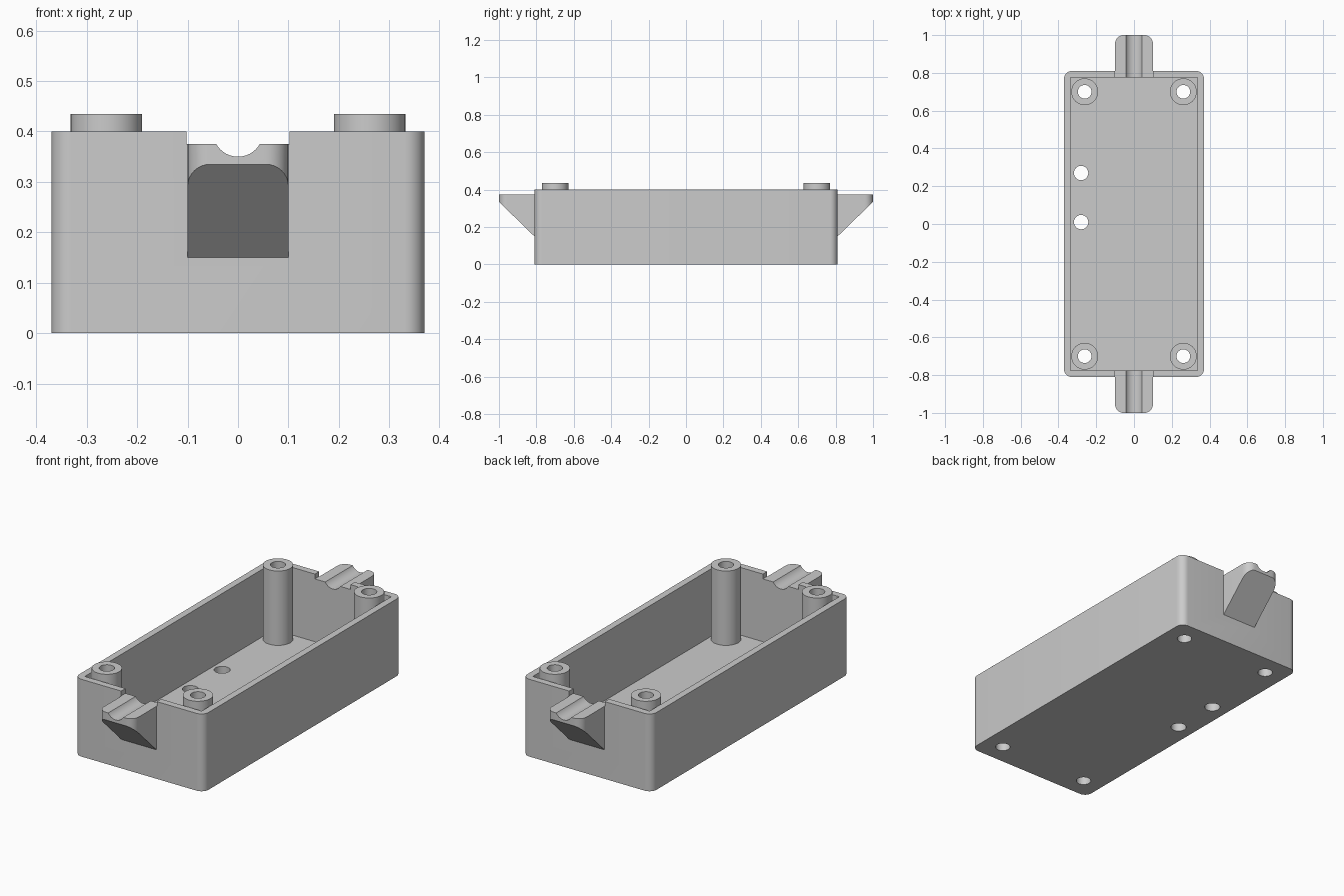
import bpy, bmesh
from math import cos, sin, pi

cube = bpy.data.objects.get("Cube")
if cube:
    bpy.data.objects.remove(cube)

grey = bpy.data.materials.new("plain_grey")
grey.use_nodes = True
grey.diffuse_color = (0.6, 0.6, 0.6, 1)
grey.node_tree.nodes["Principled BSDF"].inputs["Base Color"].default_value = (0.6, 0.6, 0.6, 1)


def prism(name, outline, bottom, top):
    """Extrude a plan outline; bottom is a height or a function of y."""
    low = bottom if callable(bottom) else lambda y: bottom
    bm = bmesh.new()
    lower = [bm.verts.new((x, y, low(y))) for x, y in outline]
    upper = [bm.verts.new((x, y, top)) for x, y in outline]
    bm.faces.new(lower)
    bm.faces.new(upper)
    for i in range(len(outline)):
        j = (i + 1) % len(outline)
        bm.faces.new((lower[i], lower[j], upper[j], upper[i]))
    bmesh.ops.recalc_face_normals(bm, faces=bm.faces)
    mesh = bpy.data.meshes.new(name)
    bm.to_mesh(mesh)
    bm.free()
    mesh.materials.append(grey)
    ob = bpy.data.objects.new(name, mesh)
    bpy.context.collection.objects.link(ob)
    return ob


def arc(cx, cy, r, start, end, steps):
    return [(cx + r * cos(start + (end - start) * i / steps),
             cy + r * sin(start + (end - start) * i / steps)) for i in range(steps + 1)]


def circle(cx, cy, r):
    return arc(cx, cy, r, 0, 2 * pi, 40)[:-1]


def rectangle(hx, hy):
    return [(-hx, -hy), (hx, -hy), (hx, hy), (-hx, hy)]


def rounded(hx, hy, r):
    pts = []
    for k, (sx, sy) in enumerate([(1, 1), (-1, 1), (-1, -1), (1, -1)]):
        pts += arc(sx * (hx - r), sy * (hy - r), r, k * pi / 2, (k + 1) * pi / 2, 8)
    return pts


def combine(target, other, operation="DIFFERENCE"):
    """Apply a boolean and discard the helper."""
    other.hide_render = True
    mod = target.modifiers.new("combine", "BOOLEAN")
    mod.operation, mod.solver, mod.object = operation, "EXACT", other
    bpy.context.view_layer.objects.active = target
    bpy.ops.object.modifier_apply(modifier=mod.name)
    bpy.data.objects.remove(other)


# Open tray with rounded vertical corners
tray = prism("tray", rounded(0.37, 0.81, 0.04), 0, 0.4)
combine(tray, prism("cavity", rectangle(0.335, 0.775), 0.05, 0.5))

# Notch in both end walls
combine(tray, prism("notch", rectangle(0.102, 0.9), 0.375, 0.5))

# Sloped cable rests on both ends
for s in (-1, 1):
    plan = [(0.1, 0.8)] + arc(0.055, 0.955, 0.045, 0, pi / 2, 8)
    plan += [(-x, y) for x, y in reversed(plan)]
    rest = prism("rest", [(x, s * y) for x, y in plan],
                 lambda y: 0.335 - 0.974 * (1 - abs(y)), 0.375)
    combine(tray, rest, "UNION")

# Round cable groove along y
groove = prism("groove", circle(0, 0, 0.05), -1.1, 1.1)
groove.rotation_euler.x = pi / 2
groove.location.z = 0.4
combine(tray, groove)

# Screw posts, bored through the floor
for sx, side in ((-1, "right"), (1, "left")):
    for sy, end in ((-1, "front"), (1, "back")):
        x, y = sx * 0.261, sy * 0.7
        post = prism(f"{end}_{side}_post", circle(x, y, 0.071), 0.03, 0.435)
        for part in (post, tray):
            combine(part, prism("bore", circle(x, y, 0.036), -0.1, 0.6))

# Two holes in the floor
for y in (0.01, 0.27):
    combine(tray, prism("hole", circle(-0.28, y, 0.038), -0.1, 0.2))

# Smooth the round surfaces, keep the edges sharp
for ob in bpy.context.scene.objects:
    ob.select_set(ob.type == "MESH")
bpy.context.view_layer.objects.active = tray
bpy.ops.object.shade_smooth_by_angle(angle=0.5)
